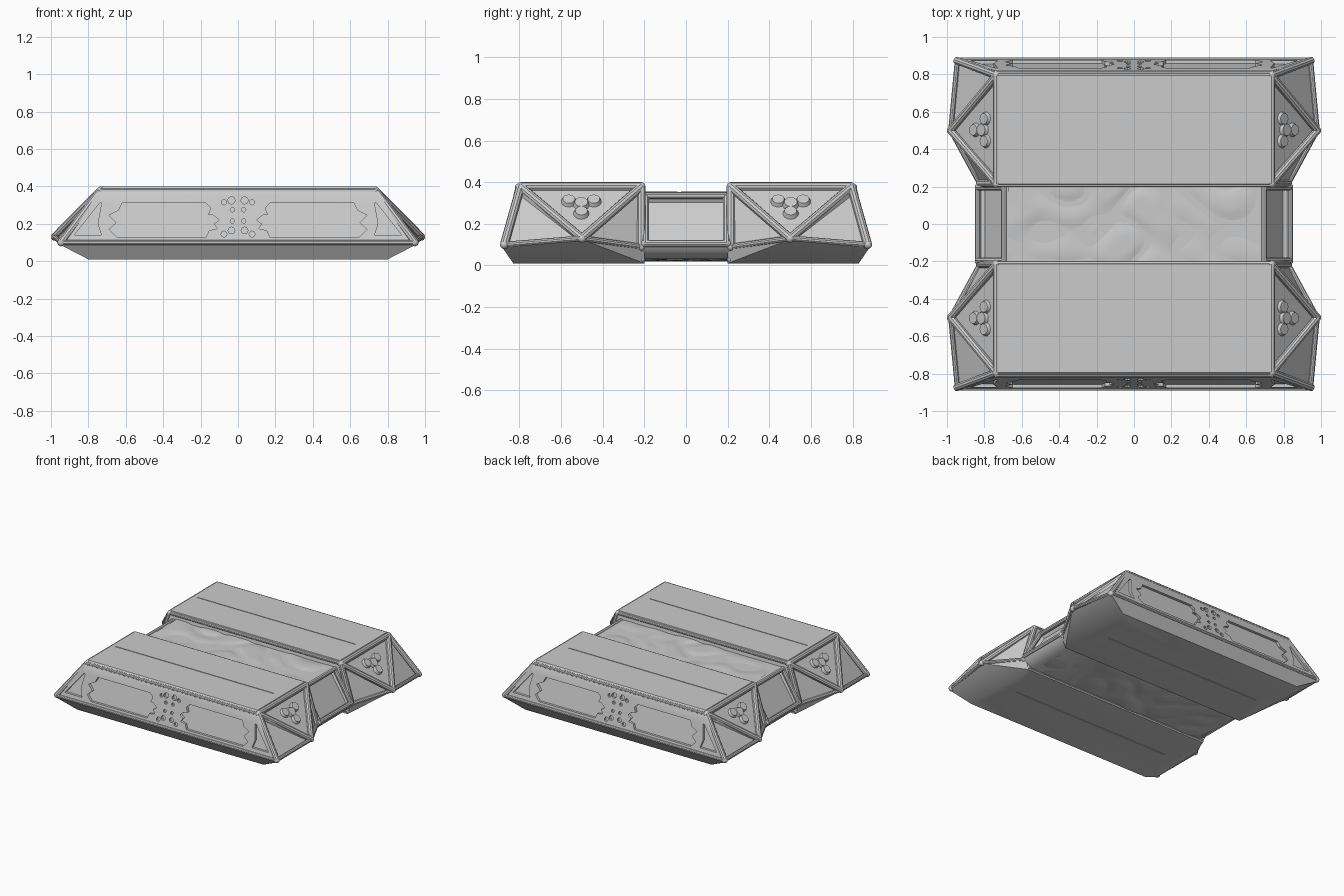
import bpy, bmesh, math
from mathutils import Vector, noise

if "Cube" in bpy.data.objects:
    bpy.data.objects.remove(bpy.data.objects["Cube"])

stone = bpy.data.materials.new("light grey stone")
stone.diffuse_color = (0.6, 0.6, 0.6, 1)
stone.use_nodes = True
stone.node_tree.nodes["Principled BSDF"].inputs["Base Color"].default_value = stone.diffuse_color


def finish(name, bm, smooth=True):
    """Turn a bmesh into a stone object."""
    bmesh.ops.recalc_face_normals(bm, faces=bm.faces[:])
    me = bpy.data.meshes.new(name)
    bm.to_mesh(me)
    bm.free()
    me.materials.append(stone)
    ob = bpy.data.objects.new(name, me)
    bpy.context.collection.objects.link(ob)
    bpy.context.view_layer.objects.active = ob
    ob.select_set(True)
    if smooth:
        bpy.ops.object.shade_smooth_by_angle(angle=math.radians(35))
    ob.select_set(False)
    return ob


def hull(points):
    bm = bmesh.new()
    for p in points:
        bm.verts.new(p)
    bmesh.ops.convex_hull(bm, input=bm.verts[:])
    loose = [v for v in bm.verts if not v.link_faces]
    bmesh.ops.delete(bm, geom=loose, context='VERTS')
    bmesh.ops.dissolve_limit(bm, angle_limit=0.02, verts=bm.verts[:], edges=bm.edges[:])
    bmesh.ops.recalc_face_normals(bm, faces=bm.faces[:])
    return bm


def prism(bm, pts, offset):
    """Closed prism centred on an outline, reaching offset to both sides."""
    a = [bm.verts.new(Vector(p) + offset) for p in pts]
    b = [bm.verts.new(Vector(p) - offset) for p in pts]
    bm.faces.new(a)
    bm.faces.new(b[::-1])
    for i in range(len(pts)):
        j = (i + 1) % len(pts)
        bm.faces.new((a[i], b[i], b[j], a[j]))


def rods(name, segments, r):
    """Rounded mouldings along straight segments with ball ends."""
    bm = bmesh.new()
    for a, b in segments:
        a, b = Vector(a), Vector(b)
        rot = (b - a).to_track_quat('Z', 'Y').to_matrix().to_4x4()
        rot.translation = (a + b) / 2
        bmesh.ops.create_cone(bm, cap_ends=True, segments=10, radius1=r, radius2=r,
                              depth=(b - a).length, matrix=rot)
        for p in (a, b):
            m = rot.copy()
            m.translation = p
            bmesh.ops.create_icosphere(bm, subdivisions=2, radius=r, matrix=m)
    return finish(name, bm)


def carve(body, cutter_bm):
    cutter = finish("carving_cutter", cutter_bm, False)
    mod = body.modifiers.new("carving", 'BOOLEAN')
    mod.operation, mod.object, mod.solver = 'DIFFERENCE', cutter, 'EXACT'
    cutter.hide_render = True
    cutter.hide_set(True)


def face_y(z):
    """Outer sloping face of a slab."""
    return 0.82 + (0.375 - z) / 0.285 * 0.07


# Carved outlines on the outer faces, as (x, z) for the right half
LONG_PANEL = [(.17, .31), (.62, .31), (.64, .27), (.69, .245), (.65, .205), (.69, .17),
              (.65, .13), (.17, .13), (.155, .165), (.11, .175), (.13, .20), (.10, .22),
              (.13, .245), (.16, .25), (.145, .285)]
END_PANEL = [(.73, .31), (.74, .31), (.875, .14), (.73, .14), (.75, .2)]
HOLES = [(.035, .325, .02), (.075, .315, .014), (.035, .165, .018), (.075, .145, .016),
         (.03, .275, .012), (.03, .215, .012)]

for s, side in ((-1, "front"), (1, "back")):
    # Slab body: flat top, pointed ends, chamfered underside
    pts = []
    for m in (-1, 1):
        half = [(.725, .215, .4), (.725, .795, .4), (.745, .20, .375), (.745, .82, .375),
                (.985, .5, .125), (.955, .885, .09), (.83, .2, .09),
                (.80, .2, .01), (.80, .83, .01)]
        pts += [(m * x, s * y, z) for x, y, z in half]
    bm = hull(pts)
    sloped = [f for f in bm.faces if abs(f.normal.x) > .3 and f.normal.z > .1
              and f.calc_area() > .015]
    bmesh.ops.inset_individual(bm, faces=sloped, thickness=.025, depth=-.015)
    slab = finish(side + "_slab", bm)

    # Carved panels, rosette holes and plank seams
    cut = bmesh.new()
    push = Vector((0, .022, 0))
    for m in (-1, 1):
        outlines = [LONG_PANEL, END_PANEL]
        for hx, hz, r in HOLES:
            outlines.append([(hx + r * math.cos(k * math.pi / 4),
                              hz + r * math.sin(k * math.pi / 4)) for k in range(8)])
        for o in outlines:
            prism(cut, [(m * x, s * face_y(z), z) for x, z in o], push)
    for z in (.4, .01):
        prism(cut, [(-.7, s * .497, z), (.66, s * .497, z), (.66, s * .503, z),
                    (-.7, s * .503, z)], Vector((0, 0, .005)))
    carve(slab, cut)

    # Mouldings along the end edges, and the trefoils in the end triangles
    segs, thin = [], []
    foil = bmesh.new()
    for m in (-1, 1):
        P = lambda x, y, z: (m * x, s * y, z)
        inner, outer = P(.735, .215, .378), P(.735, .795, .378)
        tip, corner = P(.98, .5, .13), P(.945, .873, .10)
        segs += [(inner, outer), (inner, tip), (outer, tip), (outer, corner)]
        segs.append((inner, P(.825, .215, .09)))
        thin += [(tip, corner), (tip, P(.825, .215, .09))]
        n = Vector((m, 0, 1)).normalized()
        down = Vector((m, 0, -1)).normalized()
        rot = n.to_track_quat('Z', 'Y').to_matrix().to_4x4()
        centre = Vector(P(.82, .503, .30)) - n * .012
        for dy, dd, r in ((-.06, -.025, .042), (.06, -.025, .042), (0, .055, .042),
                          (0, -.005, .045)):
            mat = rot.copy()
            mat.translation = centre + Vector((0, dy, 0)) + down * dd
            bmesh.ops.create_cone(foil, cap_ends=True, segments=14, radius1=r,
                                  radius2=r * .7, depth=.03, matrix=mat)
    finish(side + "_trefoils", foil)
    rods(side + "_end_mouldings", segs, .021)
    thin += [((-.735, s * .808, .378), (.735, s * .808, .378)),
             ((-.945, s * .878, .10), (.945, s * .878, .10)),
             ((-.735, s * .21, .382), (.735, s * .21, .382)),
             ((-.80, s * .21, .03), (.80, s * .21, .03))]
    rods(side + "_edge_mouldings", thin, .014)

# Sunken middle slab with a recessed panel at each end
bm = hull([(m * x, y, z) for m in (-1, 1) for y in (-.21, .21)
           for x, z in ((.69, .345), (.845, .10), (.83, .07), (.77, .03))])
ends = [f for f in bm.faces if abs(f.normal.x) > .5 and f.normal.z > .1]
bmesh.ops.inset_individual(bm, faces=ends, thickness=.035, depth=-.04)
finish("middle_slab", bm)

# Rough stone skin over and under the middle slab
for name, z0, sgn, hx in (("middle_top_stone", .342, 1, .67), ("middle_bottom_stone", .032, -1, .75)):
    bm = bmesh.new()
    bmesh.ops.create_grid(bm, x_segments=64, y_segments=20, size=1)
    for v in bm.verts:
        v.co.x *= hx
        v.co.y *= .205
        ridge = abs(noise.noise(Vector((v.co.x * 4, v.co.y * 5, 3 * sgn))))
        v.co.z = z0 + sgn * .012 * min(1, ridge * 3)
    finish(name, bm)

# Frames at the ends of the middle slab
segs = []
for m in (-1, 1):
    top, low = (m * .695, .335), (m * .835, .105)
    for x, z in (top, low):
        segs.append(((x, -.2, z), (x, .2, z)))
    for y in (-.195, .195):
        segs.append(((top[0], y, top[1]), (low[0], y, low[1])))
rods("middle_end_frames", segs, .017)
